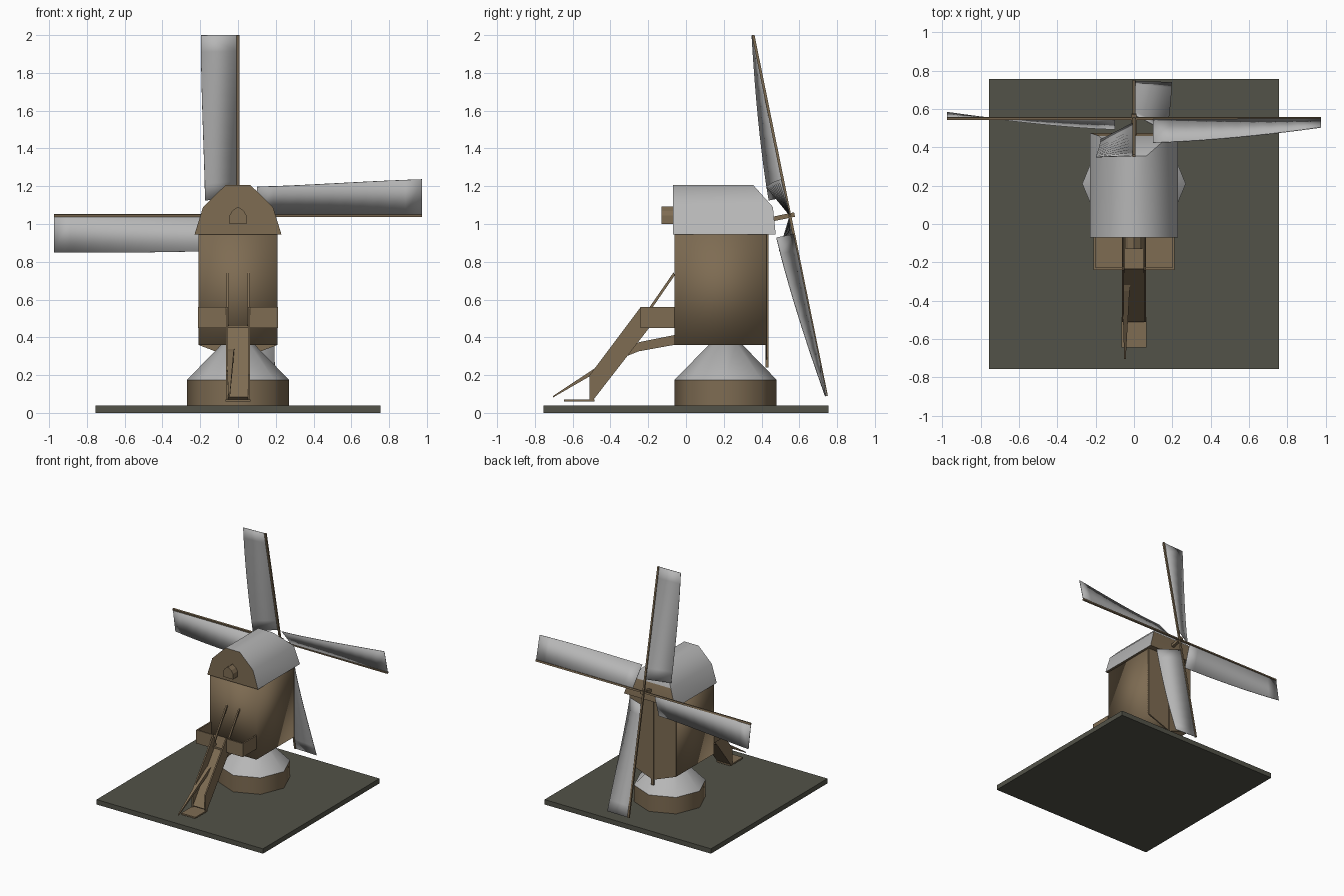
import bpy, bmesh, math
from mathutils import Matrix, Vector

if "Cube" in bpy.data.objects:
    bpy.data.objects.remove(bpy.data.objects["Cube"])


def mat(name, c):
    m = bpy.data.materials.new(name)
    m.diffuse_color = (*c, 1)
    m.use_nodes = True
    m.node_tree.nodes["Principled BSDF"].inputs["Base Color"].default_value = m.diffuse_color
    return m


WOOD = mat("brown_wood", (0.21, 0.15, 0.086))
GREY = mat("light_grey", (0.47, 0.47, 0.47))
BASE = mat("dark_olive", (0.085, 0.085, 0.065))


def make(name, verts, faces, material, smooth=None):
    """Mesh object; smooth = angle in degrees for smoothing, None = flat."""
    me = bpy.data.meshes.new(name)
    me.from_pydata([tuple(v) for v in verts], [], faces)
    bm = bmesh.new()
    bm.from_mesh(me)
    bmesh.ops.recalc_face_normals(bm, faces=bm.faces)
    bm.to_mesh(me)
    bm.free()
    me.materials.append(material)
    ob = bpy.data.objects.new(name, me)
    bpy.context.collection.objects.link(ob)
    if smooth:
        bpy.ops.object.select_all(action='DESELECT')
        ob.select_set(True)
        bpy.context.view_layer.objects.active = ob
        bpy.ops.object.shade_smooth_by_angle(angle=math.radians(smooth))
    return ob


def loft(name, rings, material, smooth=None):
    """Join equal-length closed rings and cap both ends."""
    n = len(rings[0])
    verts = [v for r in rings for v in r]
    faces = [[k * n + i, k * n + (i + 1) % n, (k + 1) * n + (i + 1) % n, (k + 1) * n + i]
             for k in range(len(rings) - 1) for i in range(n)]
    faces += [list(range(n)), list(range(len(verts) - n, len(verts)))]
    return make(name, verts, faces, material, smooth)


def box(name, x, y, z, material, smooth=None):
    ring = lambda h: [(x[0], y[0], h), (x[1], y[0], h), (x[1], y[1], h), (x[0], y[1], h)]
    return loft(name, [ring(z[0]), ring(z[1])], material, smooth)


def prism_x(name, pts, x0, x1, material):
    """Extrude a (y, z) profile along x."""
    return loft(name, [[(x, *p) for p in pts] for x in (x0, x1)], material)


def prism_y(name, pts, y0, y1, material):
    """Extrude an (x, z) profile along y."""
    return loft(name, [[(p[0], y, p[1]) for p in pts] for y in (y0, y1)], material)


def octagon(r, z):
    return [(r * math.cos(i * math.pi / 4), 0.21 + r * math.sin(i * math.pi / 4), z) for i in range(8)]


# Ground plate and roundhouse
box("ground_plate", (-.755, .755), (-.755, .755), (0, .04), BASE)
loft("roundhouse_wall", [octagon(.27, .04), octagon(.27, .175)], WOOD, 50)
loft("roundhouse_roof", [octagon(.27, .175), octagon(.08, .37)], GREY, 50)

# Mill body with pointed weather boarding on the sail side
box("mill_body", (-.21, .21), (-.06, .425), (.36, .95), WOOD, 100)
prism_y("weather_boarding", [(-.21, .95), (-.21, .36), (0, .28), (.21, .36), (.21, .95)], .42, .43, WOOD)
box("weather_post", (-.01, .01), (.42, .437), (.24, .95), WOOD)

# Gambrel roof with a half hip on the sail side
levels = [(.23, .945, .475), (.185, 1.09, .46), (.065, 1.207, .355)]
profile = [(-x, z, y) for x, z, y in levels] + [(x, z, y) for x, z, y in reversed(levels)]
rv = [(x, -.07, z) for x, z, y in profile] + [(x, y, z) for x, z, y in profile]
rf = [[i, (i + 1) % 6, 6 + (i + 1) % 6, 6 + i] for i in range(6)]
rf += [[0, 1, 2, 3, 4, 5], [6, 7, 10, 11], [7, 8, 9, 10]]
roof = make("mill_roof", rv, rf, GREY, 47)
roof.data.materials.append(WOOD)
for p in roof.data.polygons:      # gables and underside are wooden
    if abs(p.normal.y) > .9 or p.normal.z < -.9:
        p.material_index = 1

# Little hoist hood on the front gable
prism_y("gable_hood", [(-.045, 1.0), (-.045, 1.045), (-.03, 1.07), (0, 1.092),
                       (.03, 1.07), (.045, 1.045), (.045, 1.0)], -.13, -.06, WOOD)

# Gallery: floor, side walls and front walls with the stair opening
box("gallery_floor", (-.21, .21), (-.235, -.06), (.45, .465), WOOD)
for s, side in ((-1, "left"), (1, "right")):
    box("gallery_side_" + side, sorted((s * .2, s * .212)), (-.24, -.06), (.45, .56), WOOD)
    box("gallery_front_" + side, sorted((s * .06, s * .212)), (-.24, -.228), (.45, .56), WOOD)
    # Stair stringers and lifting rods
    prism_x("stair_side_" + side, [(-.24, .56), (-.51, .20), (-.51, .07), (-.49, .07), (-.195, .45)],
            s * .052, s * .063, WOOD)
    prism_x("lifting_rod_" + side, [(-.065, .745), (-.255, .47), (-.245, .46), (-.06, .728)],
            s * .05, s * .062, WOOD)
prism_x("stair_ramp", [(-.225, .465), (-.51, .085), (-.49, .07), (-.195, .45)], -.055, .055, WOOD)
box("stair_foot", (-.065, .065), (-.645, -.485), (.06, .072), WOOD)

# Curved, tapering tail pole
rings = []
for x, y, z, r in ((-.03, -.04, .39, .026), (-.035, -.25, .35, .024),
                   (-.042, -.35, .305, .019), (-.047, -.705, .085, .004)):
    rings.append([(x + a * r, y, z + b * r) for a, b in ((-1, -1), (1, -1), (1, 1), (-1, 1))])
loft("tail_pole", rings, WOOD)

# Tilted windshaft, stocks and four twisted sails
tilt = Matrix.Translation((0, .55, 1.045)) @ Matrix.Rotation(math.radians(11.5), 4, 'X')
box("windshaft", (-.012, .012), (-.15, .025), (-.012, .012), WOOD).matrix_world = tilt
N = 10
for k, side in enumerate(("top", "left", "bottom", "right")):
    m = tilt @ Matrix.Rotation(-k * math.pi / 2, 4, 'Y')
    box("sail_stock_" + side, (-.007, .007), (-.007, .007), (0, .975), WOOD).matrix_world = m
    verts = []
    for i in range(N + 1):
        t = i / N
        a = math.radians(28 - 26 * t ** 1.4)
        r = .10 + .875 * t
        verts += [(0, 0, r), (-.197 * math.cos(a), -.197 * math.sin(a), r)]
    faces = [[2 * i, 2 * i + 1, 2 * i + 3, 2 * i + 2] for i in range(N)]
    sail = make("sail_" + side, verts, faces, GREY, 40)
    sail.matrix_world = m
    mod = sail.modifiers.new("thickness", 'SOLIDIFY')
    mod.thickness = .004
    mod.offset = 0
